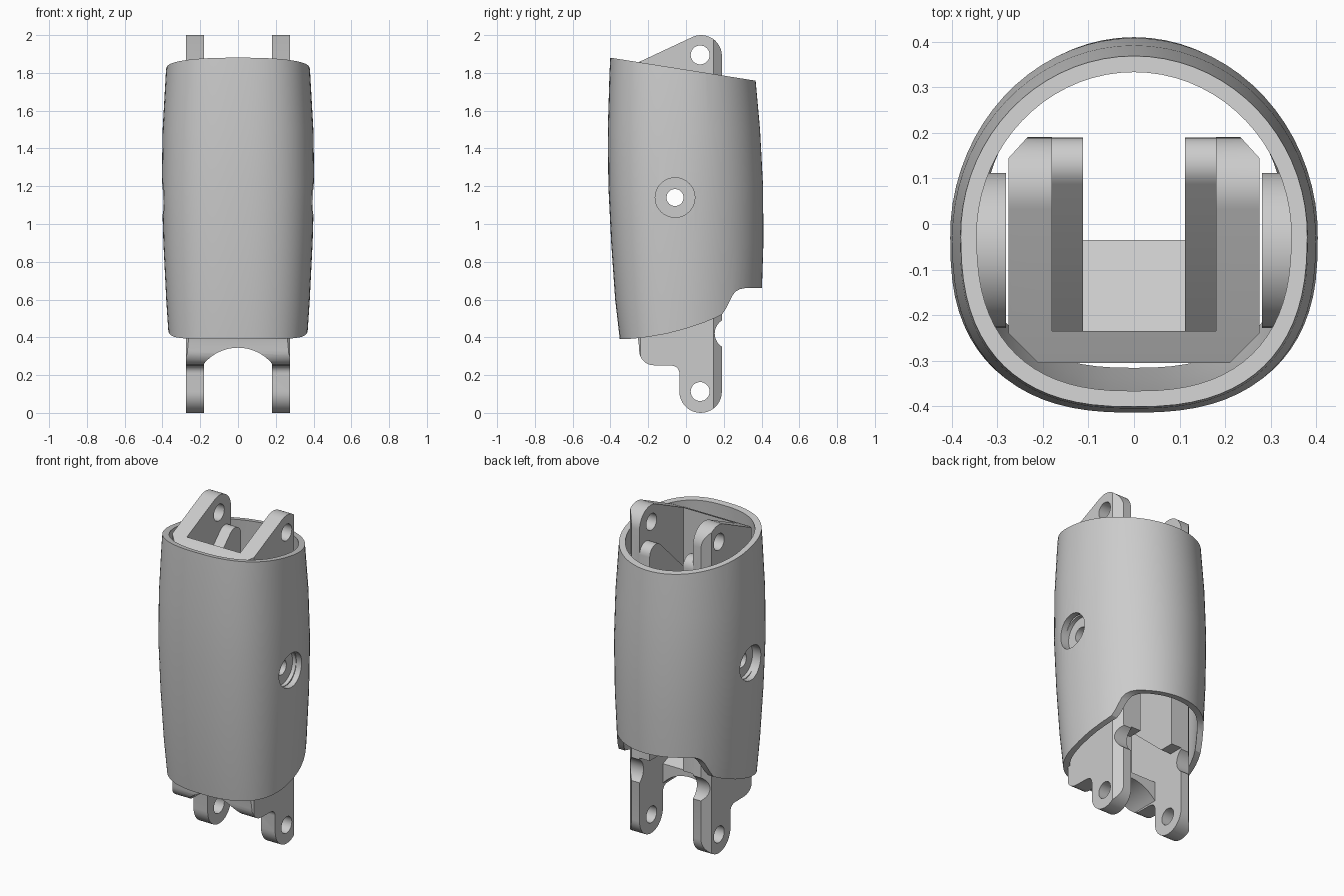
import bpy, bmesh, math

if "Cube" in bpy.data.objects:
    bpy.data.objects.remove(bpy.data.objects["Cube"])


def make(name, bm):
    bmesh.ops.recalc_face_normals(bm, faces=bm.faces)
    me = bpy.data.meshes.new(name)
    bm.to_mesh(me)
    bm.free()
    ob = bpy.data.objects.new(name, me)
    bpy.context.collection.objects.link(ob)
    return ob


def prism(name, pts, axis, lo, hi):
    """Extrude a 2D outline along an axis: x -> (y,z), y -> (x,z), z -> (x,y)."""
    place = {'x': lambda p, t: (t, p[0], p[1]),
             'y': lambda p, t: (p[0], t, p[1]),
             'z': lambda p, t: (p[0], p[1], t)}[axis]
    bm = bmesh.new()
    a = [bm.verts.new(place(p, lo)) for p in pts]
    b = [bm.verts.new(place(p, hi)) for p in pts]
    bm.faces.new(a)
    bm.faces.new(b[::-1])
    for i in range(len(pts)):
        j = (i + 1) % len(pts)
        bm.faces.new((a[i], a[j], b[j], b[i]))
    return make(name, bm)


def arc(cx, cy, r, a0, a1, n=12):
    return [(cx + r * math.cos(math.radians(a0 + (a1 - a0) * i / n)),
             cy + r * math.sin(math.radians(a0 + (a1 - a0) * i / n))) for i in range(n + 1)]


def rod(name, y, z, r, lo, hi):
    return prism(name, arc(y, z, r, 0, 360 - 360 / 40, 39), 'x', lo, hi)


def boolean(ob, tool, op):
    tool.hide_render = True
    m = ob.modifiers.new('bool', 'BOOLEAN')
    m.operation, m.object, m.solver = op, tool, 'EXACT'
    bpy.context.view_layer.objects.active = ob
    bpy.ops.object.modifier_apply(modifier=m.name)
    bpy.data.objects.remove(tool)


def smooth(ob):
    bpy.ops.object.select_all(action='DESELECT')
    ob.select_set(True)
    bpy.context.view_layer.objects.active = ob
    bpy.ops.object.shade_smooth_by_angle(angle=math.radians(25))


# Shell: lofted barrel, rings are (z, half width, front y, back y)
RINGS = [(0.3, .360, -.340, .385), (0.6, .380, -.375, .400), (0.9, .395, -.396, .410),
         (1.2, .404, -.411, .408), (1.5, .399, -.414, .392), (1.8, .382, -.405, .365),
         (2.0, .366, -.395, .343)]


def section(a, yf, yb, off, n=72):
    pts, mid = [], -0.03
    for i in range(n):
        t = 2 * math.pi * i / n
        c, s = math.cos(t), math.sin(t)
        e = 1.0 if s >= 0 else 2 / 2.5
        depth = (yb - mid if s >= 0 else mid - yf) - off
        pts.append((math.copysign(abs(c) ** e, c) * (a - off),
                    mid + math.copysign(abs(s) ** e, s) * depth))
    return pts


bm = bmesh.new()
skins = []
for off in (0, 0.035):
    skins.append([[bm.verts.new((x, y, z)) for x, y in section(a, yf, yb, off)]
                  for z, a, yf, yb in RINGS])


def bridge(r, s):
    for i in range(len(r)):
        j = (i + 1) % len(r)
        bm.faces.new((r[i], r[j], s[j], s[i]))


for skin in skins:
    for r, s in zip(skin, skin[1:]):
        bridge(r, s)
bridge(skins[0][0], skins[1][0])
bridge(skins[0][-1], skins[1][-1])
shell = make('outer_shell', bm)

# Slanted top and curved, stepped bottom of the shell
trim = [(-.6, .39), (-.35, .39), (-.28, .393), (-.2, .402), (-.1, .42), (0, .446), (.1, .48),
        (.16, .505), (.19, .52), (.21, .55), (.245, .62), (.262, .642), (.285, .655), (.31, .66),
        (.6, .66), (.6, 1.722), (-.6, 1.912)]
boolean(shell, prism('shell_trim', trim, 'x', -.6, .6), 'INTERSECT')

# Screw bosses inside, counterbores outside
PY, PZ = -0.058, 1.14
for s in (-1, 1):
    lo, hi = sorted((s * .281, s * .358))
    boolean(shell, rod('boss', PY, PZ, .17, lo, hi), 'UNION')
    lo, hi = sorted((s * .335, s * .6))
    boolean(shell, rod('counterbore', PY, PZ, .105, lo, hi), 'DIFFERENCE')
boolean(shell, rod('screw_hole', PY, PZ, .045, -.7, .7), 'DIFFERENCE')
smooth(shell)

# Bracket: side outline with lugs at both ends
side = (arc(.08, 1.89, .11, 0, 115) + [(-.25, 1.857), (-.305, 1.83), (-.305, .6), (-.255, .40),
        (-.25, .36)] + arc(-.17, .33, .078, 180, 270, 8) + arc(-.075, .21, .04, 90, 0, 6)
        + arc(.0775, .1125, .1125, 180, 360, 18) + [(.19, .345)]
        + arc(.235, .42, .083, 238, 122, 10) + [(.19, .5)])
bracket = prism('inner_bracket', side, 'x', -.275, .275)

# Chamfered vertical corners
plan = [(-.275, -.24), (-.205, -.31), (.205, -.31), (.275, -.24),
        (.275, .145), (.225, .2), (-.225, .2), (-.275, .145)]
boolean(bracket, prism('corner_trim', plan, 'z', -.2, 2.2), 'INTERSECT')

# Open channel between the side plates, leaving a front wall and bottom web
channel = [(-.235, 2.5), (-.235, .46), (-.035, .38), (-.035, -.3), (.5, -.3), (.5, 2.5)]
boolean(bracket, prism('channel', channel, 'x', -.18, .18), 'DIFFERENCE')
a = math.degrees(math.acos(.18 / .235))
arch = arc(0, .11, .235, a, 180 - a, 20) + [(-.18, -.2), (.18, -.2)]
boolean(bracket, prism('arch', arch, 'y', -.6, .1), 'DIFFERENCE')

# Inner stiffening ribs with sloped ends
rib = arc(.13, 1.74, .06, 0, 135, 8) + [(-.24, 1.46), (-.24, .80), (.10, .5), (.19, .5)]
for lo, hi in ((-.185, -.112), (.112, .185)):
    boolean(bracket, prism('rib', rib, 'x', lo, hi), 'UNION')

# Hinge pin holes and screw hole
for y, z, r in ((.075, 1.895, .05), (.075, .113, .05), (PY, PZ, .045)):
    boolean(bracket, rod('pin_hole', y, z, r, -.7, .7), 'DIFFERENCE')
smooth(bracket)
